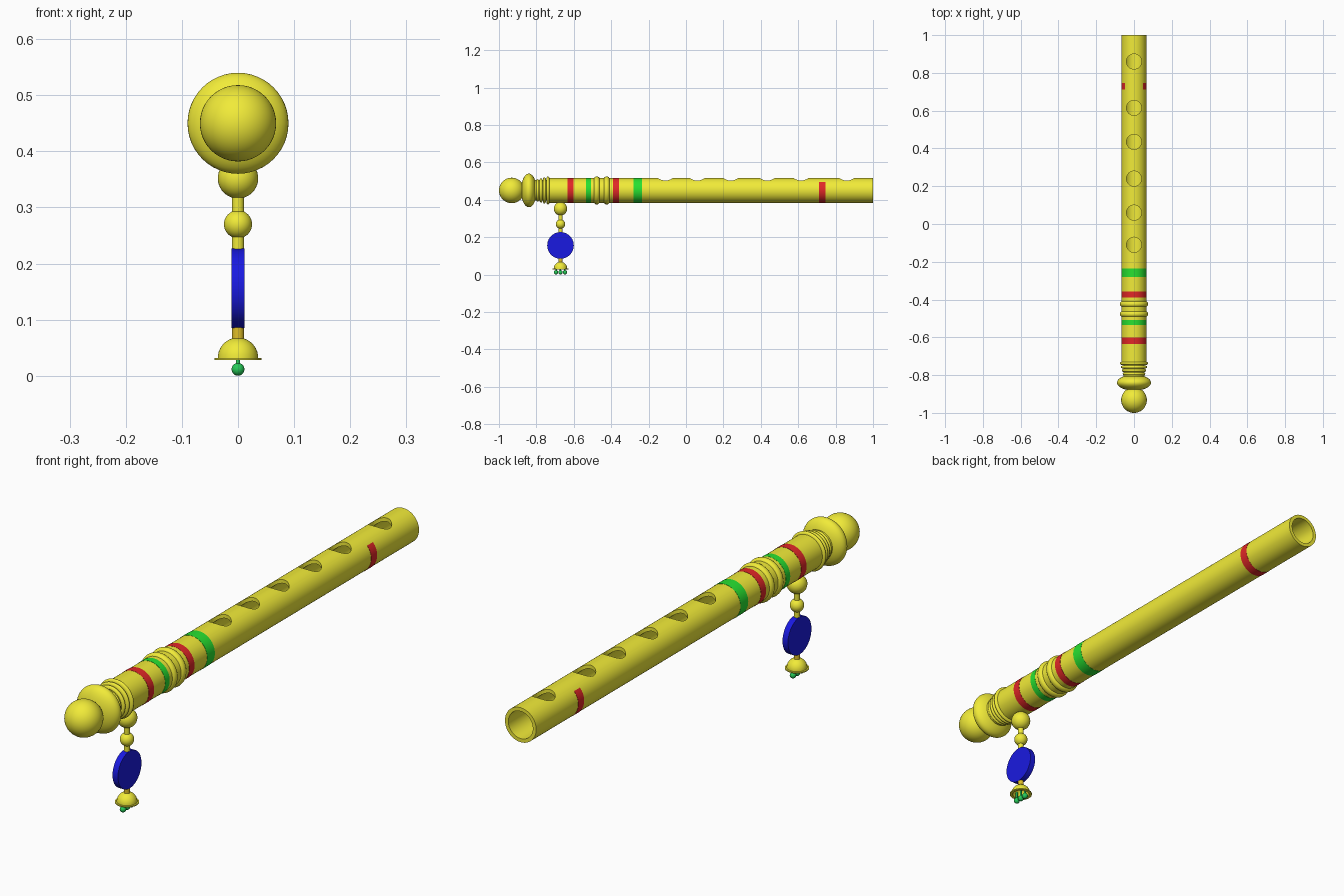
import bpy, bmesh, math
from mathutils import Matrix

if "Cube" in bpy.data.objects:
    bpy.data.objects.remove(bpy.data.objects["Cube"])

AXIS_Z = 0.45      # height of the pipe axis
R = 0.066          # pipe radius
PY = -0.671        # pendant position along the pipe


def material(name, rgb):
    m = bpy.data.materials.new(name)
    m.diffuse_color = (*rgb, 1)
    m.use_nodes = True
    m.node_tree.nodes["Principled BSDF"].inputs["Base Color"].default_value = m.diffuse_color
    return m


yellow = material("yellow", (0.88, 0.83, 0.04))
red = material("red", (0.75, 0.02, 0.02))
green = material("green", (0.02, 0.75, 0.03))
blue = material("blue", (0.01, 0.01, 0.75))
orange = material("orange", (0.75, 0.52, 0.02))
bead_green = material("bead_green", (0.02, 0.6, 0.1))

ALONG_Y = Matrix.Translation((0, 0, AXIS_Z)) @ Matrix.Rotation(-math.pi / 2, 4, 'X')
HANG = Matrix.Translation((0, PY, 0))


def finish(bm, name, mat, angle=40):
    bmesh.ops.remove_doubles(bm, verts=bm.verts, dist=1e-5)
    bmesh.ops.recalc_face_normals(bm, faces=bm.faces)
    me = bpy.data.meshes.new(name)
    bm.to_mesh(me)
    bm.free()
    ob = bpy.data.objects.new(name, me)
    bpy.context.collection.objects.link(ob)
    me.materials.append(mat)
    smooth(ob, angle)
    return ob


def smooth(ob, angle=40):
    bpy.ops.object.select_all(action='DESELECT')
    ob.select_set(True)
    bpy.context.view_layer.objects.active = ob
    bpy.ops.object.shade_smooth_by_angle(angle=math.radians(angle))


def lathe(name, profile, mat, matrix, seg=48, start=0.0, sweep=2 * math.pi):
    """Revolve a closed (radius, height) loop around local z."""
    bm = bmesh.new()
    rows = []
    for i in range(seg + 1):
        a = start + sweep * i / seg
        rows.append([bm.verts.new(matrix @ Matrix.Rotation(a, 4, 'Z') @ Matrix.Translation((r, 0, h)).to_translation())
                     for r, h in profile])
    n = len(profile)
    for a, b in zip(rows, rows[1:]):
        for j in range(n):
            k = (j + 1) % n
            if profile[j][0] == 0 and profile[k][0] == 0:
                continue
            quad = [a[j], a[k], b[k], b[j]]
            if profile[j][0] == 0:
                quad = [a[j], a[k], b[k]]
            elif profile[k][0] == 0:
                quad = [a[j], a[k], b[j]]
            bm.faces.new(quad)
    return finish(bm, name, mat)


def ball(name, loc, radii, mat, seg=40):
    bm = bmesh.new()
    bmesh.ops.create_uvsphere(bm, u_segments=seg, v_segments=seg // 2, radius=1)
    bm.transform(Matrix.Translation(loc) @ Matrix.Diagonal((*radii, 1)))
    return finish(bm, name, mat)


def rod(name, r, z0, z1, mat, y=PY):
    return lathe(name, [(0, z0), (r, z0), (r, z1), (0, z1)], mat, Matrix.Translation((0, y, 0)), 24)


def ring(name, y, radius, half_w, depth):
    """Rounded raised ring around the pipe."""
    prof = [(radius - depth + depth * math.cos(t), y + half_w * math.sin(t))
            for t in (2 * math.pi * i / 16 for i in range(16))]
    return lathe(name, prof, yellow, ALONG_Y)


# hollow pipe, closed at the head end
pipe = lathe("pipe", [(0, -0.735), (R, -0.735), (R, 1), (0.052, 1), (0.052, -0.66), (0, -0.66)],
             yellow, ALONG_Y, 64)

# finger holes
bm = bmesh.new()
for y in (0.86, 0.615, 0.435, 0.24, 0.06, -0.11):
    bmesh.ops.create_cone(bm, cap_ends=True, segments=32, radius1=0.04, radius2=0.04, depth=0.1,
                          matrix=Matrix.Translation((0, y, AXIS_Z + 0.06)))
cutter = finish(bm, "hole_cutter", yellow)
cutter.hide_render = True
mod = pipe.modifiers.new("holes", 'BOOLEAN')
mod.operation, mod.solver, mod.object = 'DIFFERENCE', 'EXACT', cutter
smooth(pipe)
bpy.ops.object.modifier_apply(modifier=mod.name)
bpy.data.objects.remove(cutter)
smooth(pipe)

# painted bands
S = R + 0.0008
for i, (y0, y1, mat) in enumerate([(-0.634, -0.602, red), (-0.535, -0.508, green),
                                   (-0.389, -0.358, red), (-0.281, -0.235, green)]):
    lathe(f"band_{i}", [(R - 0.002, y0), (S, y0), (S, y1), (R - 0.002, y1)], mat, ALONG_Y, 64)
# foot band, open over the top of the pipe (local +y points down)
gap = math.radians(47)
lathe("foot_band", [(R - 0.002, 0.711), (S, 0.711), (S, 0.746), (R - 0.002, 0.746)], red, ALONG_Y, 48,
      -math.pi / 2 + gap, 2 * math.pi - 2 * gap)

# raised rings
for i, y in enumerate((-0.477, -0.424)):
    ring(f"middle_ring_{i}", y, 0.075, 0.0145, 0.012)
for i, (y, r) in enumerate([(-0.793, 0.060), (-0.775, 0.065), (-0.757, 0.070), (-0.738, 0.075)]):
    ring(f"neck_ring_{i}", y, r, 0.008, 0.012)

# head
lathe("neck", [(0, -0.83), (0.055, -0.83), (0.055, -0.72), (0, -0.72)], yellow, ALONG_Y)
ball("head_collar", (0, -0.84, AXIS_Z), (0.09, 0.042, 0.09), yellow, 48)
ball("head_knob", (0, -0.932, AXIS_Z), (0.068, 0.068, 0.068), yellow, 48)

# hanging pendant
rod("upper_cord", 0.011, 0.22, 0.39, yellow)
ball("large_bead", (0, PY, 0.352), (0.036,) * 3, yellow)
ball("small_bead", (0, PY, 0.27), (0.025,) * 3, yellow)
lathe("pendant_disc", [(0, -0.0115), (0.071, -0.0115), (0.071, 0.0115), (0, 0.0115)], blue,
      Matrix.Translation((0, PY, 0.156)) @ Matrix.Rotation(math.pi / 2, 4, 'Y'), 64)
rod("lower_cord", 0.011, 0.06, 0.09, orange)

# bell: hollow dome with a flange
arc = [math.pi / 2 * i / 10 for i in range(11)]
outer = [(0.036 * math.cos(t), 0.032 + 0.036 * math.sin(t)) for t in arc[:-1]] + [(0, 0.068)]
inner = [(0, 0.06)] + [(0.031 * math.cos(t), 0.029 + 0.031 * math.sin(t)) for t in arc[-2::-1]]
lathe("bell", [(0.042, 0.028), (0.042, 0.032)] + outer + inner + [(0.031, 0.028)], yellow, HANG, 40)

# green drops under the bell
for i, dy in enumerate((-0.024, 0, 0.024)):
    ball(f"drop_{i}", (0, PY + dy, 0.0115), (0.0115,) * 3, bead_green, 20)
    rod(f"drop_cord_{i}", 0.004, 0.015, 0.055 if dy == 0 else 0.047, bead_green, PY + dy)
